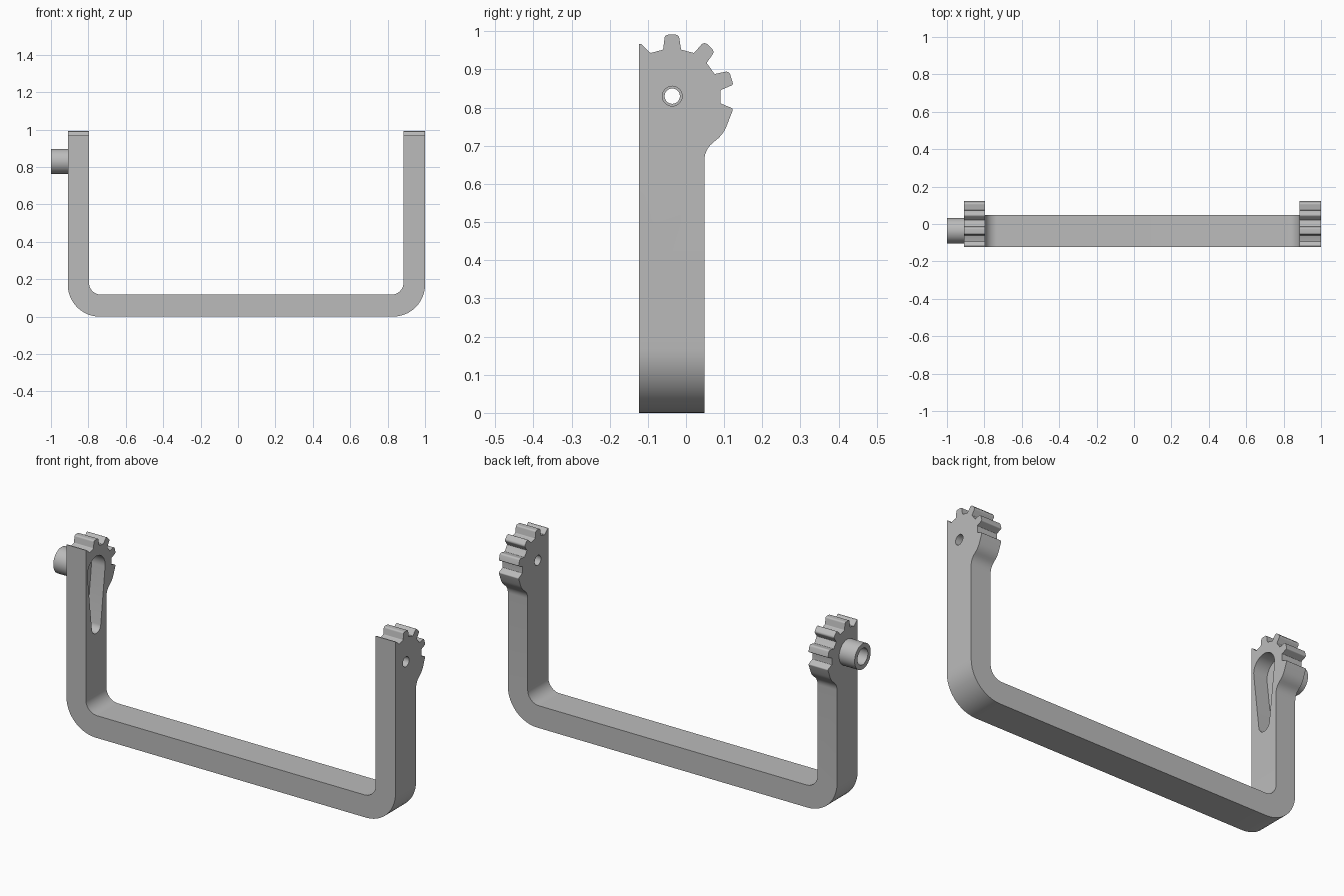
import bpy
import bmesh
import math
from mathutils import Vector

cube = bpy.data.objects.get("Cube")
if cube:
    bpy.data.objects.remove(cube, do_unlink=True)

grey = bpy.data.materials.new("light grey")
grey.use_nodes = True
grey.diffuse_color = (0.5, 0.5, 0.5, 1)
grey.node_tree.nodes["Principled BSDF"].inputs["Base Color"].default_value = (0.5, 0.5, 0.5, 1)

PIVOT_Y, PIVOT_Z = -0.036, 0.83


def rounded(corners, steps=6):
    """Outline from (u, v, radius) corners, each softened by an arc-like curve."""
    out = []
    for i, (u, v, r) in enumerate(corners):
        p = Vector((u, v))
        if r == 0:
            out.append(p)
            continue
        a = Vector(corners[i - 1][:2]) - p
        b = Vector(corners[(i + 1) % len(corners)][:2]) - p
        half = a.angle(b) / 2
        cut = min(r / math.tan(half), a.length * 0.48, b.length * 0.48)
        radius = cut * math.tan(half)
        centre = p + (a.normalized() + b.normalized()).normalized() * (radius / math.sin(half))
        start = p + a.normalized() * cut - centre
        end = p + b.normalized() * cut - centre
        sweep = start.angle(end)
        for k in range(steps + 1):
            t = k / steps
            out.append(centre + (start * math.sin((1 - t) * sweep) + end * math.sin(t * sweep)) / math.sin(sweep))
    return out


def prism(name, outline, axis, lo, hi):
    """Extrude an outline along x (u=y, v=z) or along y (u=x, v=z)."""
    bm = bmesh.new()
    place = (lambda p: (lo, p.x, p.y)) if axis == "x" else (lambda p: (p.x, lo, p.y))
    face = bm.faces.new([bm.verts.new(place(p)) for p in outline])
    moved = bmesh.ops.extrude_face_region(bm, geom=[face])["geom"]
    shift = Vector((hi - lo, 0, 0)) if axis == "x" else Vector((0, hi - lo, 0))
    bmesh.ops.translate(bm, vec=shift, verts=[g for g in moved if isinstance(g, bmesh.types.BMVert)])
    bmesh.ops.recalc_face_normals(bm, faces=bm.faces)
    mesh = bpy.data.meshes.new(name)
    bm.to_mesh(mesh)
    bm.free()
    mesh.materials.append(grey)
    obj = bpy.data.objects.new(name, mesh)
    bpy.context.collection.objects.link(obj)
    return obj


def circle(radius, n=40):
    return [Vector((PIVOT_Y + radius * math.cos(2 * math.pi * k / n),
                    PIVOT_Z + radius * math.sin(2 * math.pi * k / n))) for k in range(n)]


def combine(target, tool, operation):
    mod = target.modifiers.new(tool.name, "BOOLEAN")
    mod.operation = operation
    mod.solver = "EXACT"
    mod.object = tool
    bpy.context.view_layer.objects.active = target
    bpy.ops.object.modifier_apply(modifier=mod.name)
    bpy.data.objects.remove(tool, do_unlink=True)


# U-shaped frame seen from the front
frame = prism("handle_frame", rounded([
    (-0.91, 0, 0.17), (1, 0, 0.17), (1, 1.1, 0), (0.885, 1.1, 0),
    (0.885, 0.117, 0.065), (-0.797, 0.117, 0.065), (-0.797, 1.1, 0), (-0.91, 1.1, 0),
], 12), "y", -0.3, 0.3)

# Side outline with the gear teeth trims both arms
side = prism("gear_outline", rounded([
    (-0.123, -0.1, 0), (0.048, -0.1, 0), (0.048, 0.69, 0.06), (0.098, 0.73, 0.09),
    (0.124, 0.797, 0.006), (0.091, 0.811, 0.003), (0.091, 0.846, 0.003),
    (0.124, 0.860, 0.006), (0.113, 0.896, 0.011), (0.075, 0.888, 0.004),
    (0.054, 0.917, 0.004), (0.075, 0.947, 0.011), (0.048, 0.974, 0.011),
    (0.021, 0.943, 0.004), (-0.013, 0.952, 0.004), (-0.019, 0.991, 0.009),
    (-0.055, 0.991, 0.009), (-0.060, 0.952, 0.004), (-0.093, 0.943, 0.004),
    (-0.118, 0.967, 0.003), (-0.123, 0.967, 0),
]), "x", -1.5, 1.5)
combine(frame, side, "INTERSECT")

# Pivot boss on the right arm
combine(frame, prism("pivot_boss", circle(0.067), "x", -1, -0.88), "UNION")

# Teardrop pocket: two circles joined by tangent lines
big, small, low_z = 0.073, 0.037, 0.535
tilt = math.asin((big - small) / (PIVOT_Z - low_z))
pocket = []
for radius, z, first, last in ((big, PIVOT_Z, -tilt, math.pi + tilt),
                               (small, low_z, math.pi + tilt, 2 * math.pi - tilt)):
    for k in range(21):
        a = first + (last - first) * k / 20
        pocket.append(Vector((PIVOT_Y + radius * math.cos(a), z + radius * math.sin(a))))
combine(frame, prism("teardrop_pocket", pocket, "x", -0.875, -0.7), "DIFFERENCE")

# Bore in the boss and pivot holes
for name, radius, lo, hi in (("boss_bore", 0.043, -1.1, -0.905),
                             ("right_pivot_hole", 0.02, -1.1, -0.75),
                             ("left_pivot_hole", 0.026, 0.8, 1.1)):
    combine(frame, prism(name, circle(radius), "x", lo, hi), "DIFFERENCE")

# Smooth curves, keep hard edges
bpy.ops.object.select_all(action="DESELECT")
frame.select_set(True)
bpy.context.view_layer.objects.active = frame
bpy.ops.object.shade_smooth_by_angle(angle=math.radians(30))
